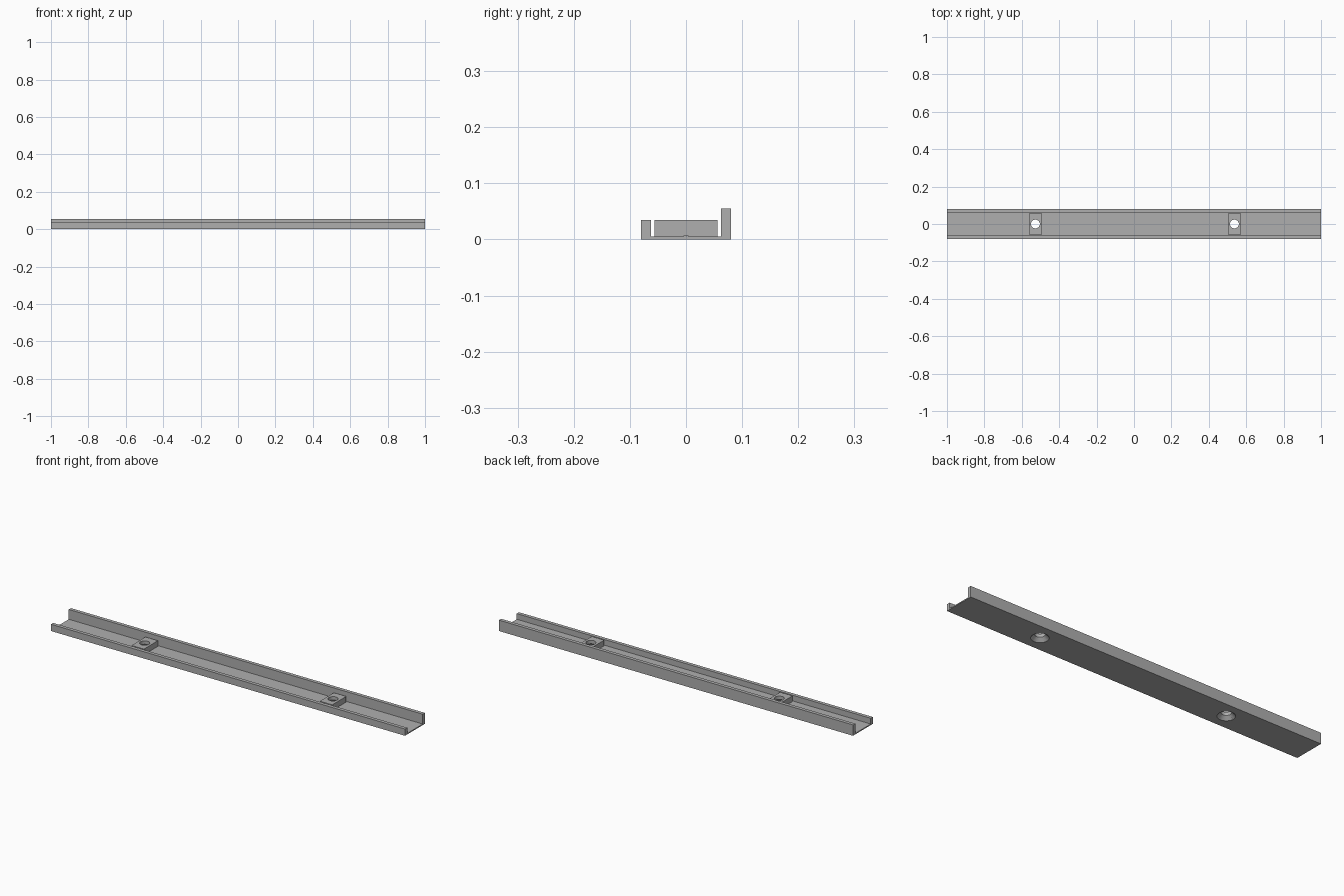
import bpy, bmesh, math

if "Cube" in bpy.data.objects:
    bpy.data.objects.remove(bpy.data.objects["Cube"])

grey = bpy.data.materials.new("mid_grey")
grey.diffuse_color = (0.43, 0.43, 0.43, 1)
grey.use_nodes = True
grey.node_tree.nodes["Principled BSDF"].inputs["Base Color"].default_value = grey.diffuse_color


def make_object(name, bm):
    bmesh.ops.recalc_face_normals(bm, faces=bm.faces)
    mesh = bpy.data.meshes.new(name)
    bm.to_mesh(mesh)
    bm.free()
    mesh.materials.append(grey)
    obj = bpy.data.objects.new(name, mesh)
    bpy.context.collection.objects.link(obj)
    return obj


def boolean(obj, other, operation):
    mod = obj.modifiers.new(operation.lower(), 'BOOLEAN')
    mod.operation = operation
    mod.solver = 'EXACT'
    mod.object = other
    other.hide_render = True
    other.hide_set(True)


# Channel: low front lip, thin floor, tall back lip, extruded along x
profile = [(-0.0805, 0), (0.0805, 0), (0.0805, 0.0555), (0.0625, 0.0555),
           (0.0625, 0.0055), (-0.0625, 0.0055), (-0.0625, 0.0345), (-0.0805, 0.0345)]
bm = bmesh.new()
face = bm.faces.new([bm.verts.new((-1, y, z)) for y, z in profile])
ext = bmesh.ops.extrude_face_region(bm, geom=[face])
bmesh.ops.translate(bm, vec=(2, 0, 0),
                    verts=[v for v in ext["geom"] if isinstance(v, bmesh.types.BMVert)])
channel = make_object("channel", bm)


def mounting_block(x):
    bm = bmesh.new()
    bmesh.ops.create_cube(bm, size=1)
    bmesh.ops.scale(bm, vec=(0.07, 0.113, 0.0315), verts=bm.verts)
    bmesh.ops.translate(bm, vec=(x, 0, 0.01875), verts=bm.verts)
    return make_object("mounting_block", bm)


def screw_hole(x, sides=40):
    # Countersunk from below, straight bore above
    bm = bmesh.new()
    rings = []
    for r, z in [(0.0425, -0.0015), (0.0235, 0.0175), (0.0235, 0.06)]:
        rings.append([bm.verts.new((x + r * math.cos(math.tau * i / sides),
                                    r * math.sin(math.tau * i / sides), z))
                      for i in range(sides)])
    for low, high in zip(rings, rings[1:]):
        for i in range(sides):
            j = (i + 1) % sides
            bm.faces.new((low[i], low[j], high[j], high[i]))
    bm.faces.new(rings[0][::-1])
    bm.faces.new(rings[-1])
    return make_object("screw_hole_cutter", bm)


# Two blocks on the floor, each pierced by a screw hole
positions = (-0.527, 0.537)
for x in positions:
    boolean(channel, mounting_block(x), 'UNION')
for x in positions:
    boolean(channel, screw_hole(x), 'DIFFERENCE')

# Apply the cuts, remove helpers, smooth the bores
bpy.context.view_layer.objects.active = channel
channel.select_set(True)
for mod in list(channel.modifiers):
    bpy.ops.object.modifier_apply(modifier=mod.name)
for obj in list(bpy.data.objects):
    if obj != channel:
        bpy.data.objects.remove(obj)
bpy.ops.object.shade_smooth_by_angle(angle=math.radians(30))
